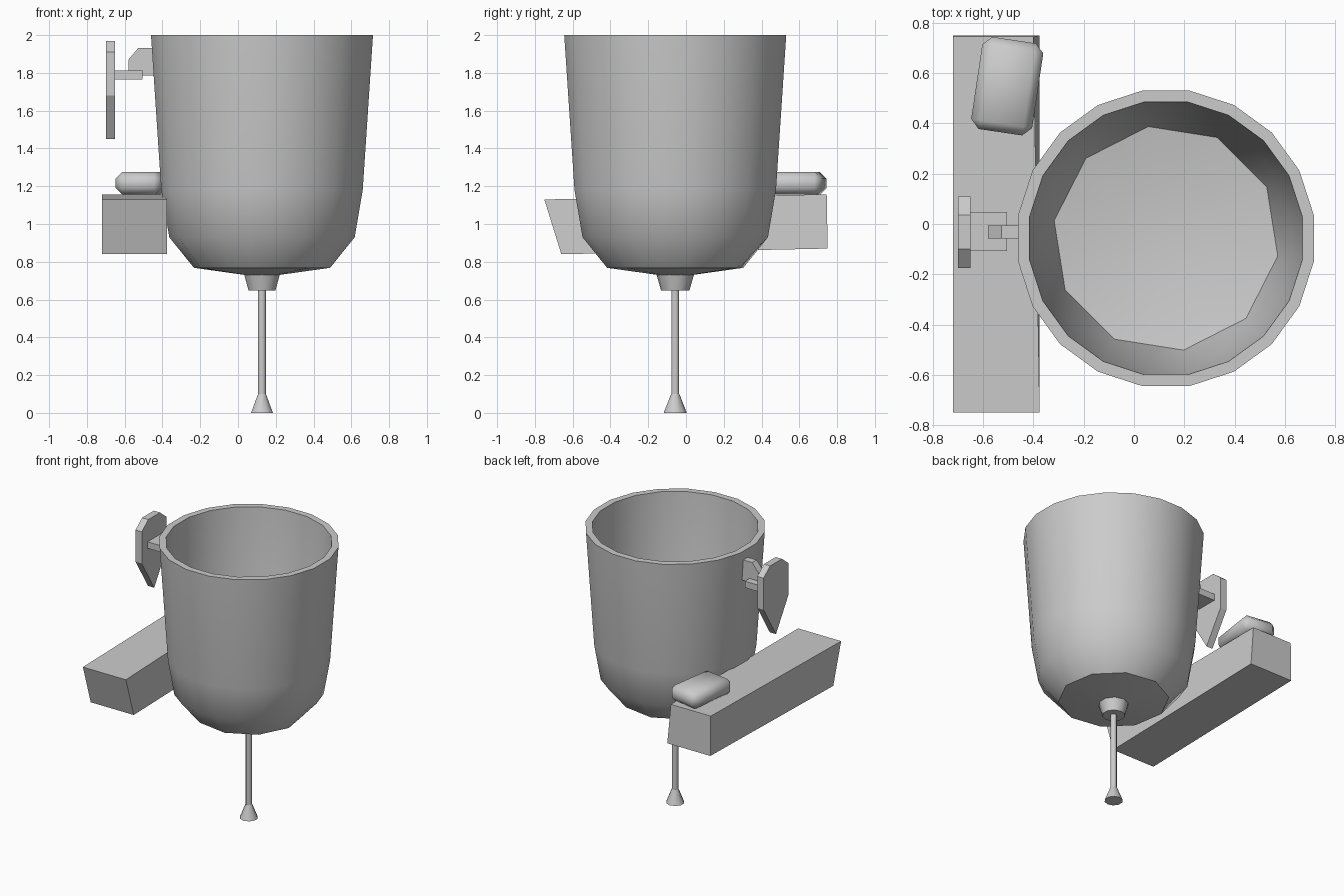
import bpy, bmesh, math
from mathutils import Matrix

if "Cube" in bpy.data.objects:
    bpy.data.objects.remove(bpy.data.objects["Cube"])

CX, CY = 0.127, -0.057


def finish(name, bm, smooth=None):
    bmesh.ops.recalc_face_normals(bm, faces=bm.faces[:])
    mesh = bpy.data.meshes.new(name)
    bm.to_mesh(mesh)
    bm.free()
    ob = bpy.data.objects.new(name, mesh)
    bpy.context.collection.objects.link(ob)
    if smooth:
        bpy.ops.object.select_all(action='DESELECT')
        ob.select_set(True)
        bpy.context.view_layer.objects.active = ob
        bpy.ops.object.shade_smooth_by_angle(angle=math.radians(smooth))
    return ob


def lathe(name, profile, n, smooth):
    """Revolve (radius, z, halved) rings; halved rings lie on a polygon with n/2 sides."""
    bm = bmesh.new()
    rings = []
    for r, z, halved in profile:
        ring = []
        for i in range(n):
            a = 2 * math.pi * (i + 0.5) / n
            q = r * math.cos(2 * math.pi / n) if halved and i % 2 == 0 else r
            ring.append(bm.verts.new((CX + q * math.cos(a), CY + q * math.sin(a), z)))
        rings.append(ring)
    for a, b in zip(rings, rings[1:]):
        for i in range(n):
            j = (i + 1) % n
            bm.faces.new((a[i], a[j], b[j], b[i]))
    bm.faces.new(rings[0])
    bm.faces.new(rings[-1])
    return finish(name, bm, smooth)


def prism(name, pts, shift):
    """Extrude a polygon of 3D points along shift."""
    bm = bmesh.new()
    lo = [bm.verts.new(p) for p in pts]
    hi = [bm.verts.new([c + s for c, s in zip(p, shift)]) for p in pts]
    bm.faces.new(lo)
    bm.faces.new(hi)
    for i in range(len(pts)):
        j = (i + 1) % len(pts)
        bm.faces.new((lo[i], lo[j], hi[j], hi[i]))
    return finish(name, bm)


# open bowl: outside from the bottom up, over the rim, down to the inner floor
lathe("bowl", [(0.09, 0.73, False), (0.365, 0.768, True), (0.497, 0.93, False),
               (0.54, 1.18, False), (0.595, 2.0, False), (0.549, 2.0, False),
               (0.505, 1.2, False), (0.45, 0.92, True), (0.2, 0.88, False)], 20, 38)

# drain collar, rod and flared foot under the bowl
lathe("collar", [(0.075, 0.648, False), (0.1, 0.735, False)], 10, 40)
lathe("rod", [(0.022, 0.08, False), (0.022, 0.66, False)], 8, 50)
lathe("foot", [(0.061, 0.0, False), (0.022, 0.1, False)], 10, 40)

# side beam with slanted front end and narrower top at the back
beam = prism("side_beam", [(-0.72, -0.66, 0.84), (-0.72, 0.75, 0.87),
                           (-0.72, 0.745, 1.157), (-0.72, -0.75, 1.13)], (0.345, 0, 0))
for v in beam.data.vertices:
    if v.co.x > -0.5 and v.co.y > 0 and v.co.z > 1:
        v.co.x = -0.40

# chamfered pad lying on the beam
bm = bmesh.new()
bmesh.ops.create_cube(bm, size=1, matrix=Matrix.Translation((-0.504, 0.548, 1.215))
                      @ Matrix.Rotation(math.radians(-8.5), 4, 'Z')
                      @ Matrix.Diagonal((0.245, 0.37, 0.12, 1)))
bmesh.ops.bevel(bm, geom=bm.edges[:], offset=0.035, segments=1, affect='EDGES')
finish("pad", bm, 50)

# shield-shaped plate
prism("shield_plate", [(-0.70, y, z) for y, z in (
    (-0.10, 1.97), (0.035, 1.97), (0.11, 1.91), (0.11, 1.68),
    (-0.032, 1.45), (-0.175, 1.68), (-0.175, 1.91))], (0.05, 0, 0))

# flat arm and upright bracket joining the plate to the bowl
prism("plate_arm", [(-0.655, -0.108, 1.765), (-0.505, -0.108, 1.765),
                    (-0.505, -0.108, 1.812), (-0.655, -0.108, 1.812)], (0, 0.155, 0))
prism("bracket", [(-0.58, -0.057, 1.785), (-0.42, -0.057, 1.785), (-0.42, -0.057, 1.933),
                  (-0.527, -0.057, 1.933), (-0.58, -0.057, 1.87)], (0, 0.052, 0))
